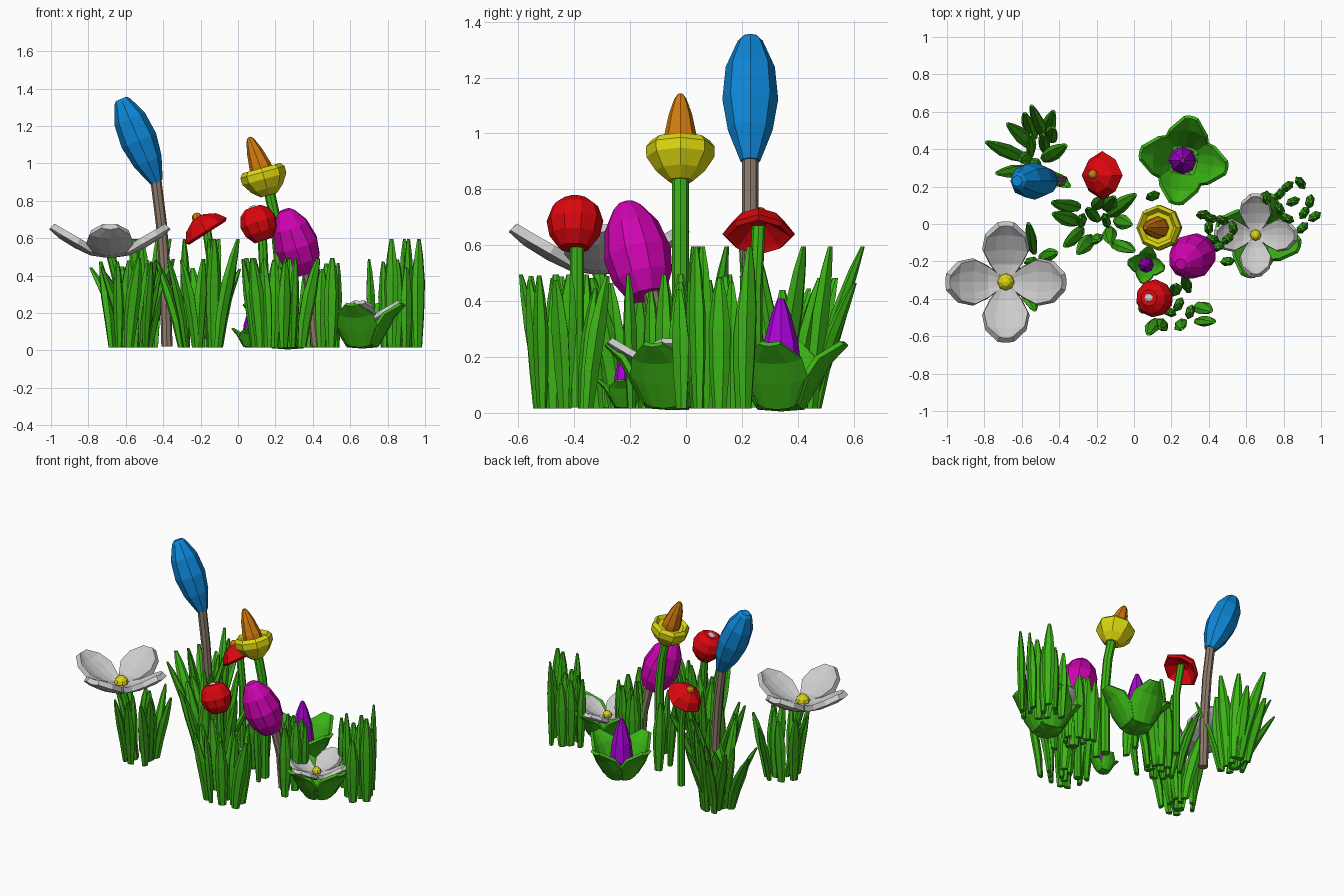
import bpy, bmesh, math, random
from mathutils import Vector

if "Cube" in bpy.data.objects:
    bpy.data.objects.remove(bpy.data.objects["Cube"])

random.seed(4)
COL = dict(green=(.045, .46, .008), blue=(.004, .24, .68), red=(.7, .002, .004),
           yellow=(.72, .68, .005), orange=(.65, .2, .004), magenta=(.62, .001, .44),
           purple=(.4, .001, .68), brown=(.27, .2, .15))
MATS = {}
for k, c in COL.items():
    MATS[k] = bpy.data.materials.new(k)
    MATS[k].diffuse_color = (*c, 1)


def finish(name, bm, color=None):
    bmesh.ops.recalc_face_normals(bm, faces=bm.faces)
    me = bpy.data.meshes.new(name)
    bm.to_mesh(me)
    bm.free()
    ob = bpy.data.objects.new(name, me)
    bpy.context.collection.objects.link(ob)
    if color:
        me.materials.append(MATS[color])
    return ob


def loft(bm, rings, axis, sides, spin=0.0, wave=0.0):
    """Skin rings of (centre, rx, ry) lying square to axis."""
    q = Vector(axis).to_track_quat('Z', 'Y')
    loops = []
    for c, rx, ry in rings:
        loop = []
        for i in range(sides):
            a = 2 * math.pi * i / sides
            k = 1 - wave * (i % 2)
            x, y = rx * k * math.cos(a), ry * k * math.sin(a)
            p = Vector((x * math.cos(spin) - y * math.sin(spin),
                        x * math.sin(spin) + y * math.cos(spin), 0))
            loop.append(bm.verts.new(Vector(c) + q @ p))
        loops.append(loop)
    for a, b in zip(loops, loops[1:]):
        for i in range(sides):
            j = (i + 1) % sides
            bm.faces.new((a[i], a[j], b[j], b[i]))
    bm.faces.new(loops[0])
    bm.faces.new(loops[-1])


def lathe(name, base, tip, profile, color, sides=8, wave=0.0):
    base, tip = Vector(base), Vector(tip)
    bm = bmesh.new()
    loft(bm, [(base.lerp(tip, t), r, r) for t, r in profile], tip - base, sides, 0, wave)
    return finish(name, bm, color)


def stem(name, pts, r, color):
    bm = bmesh.new()
    loft(bm, [(p, r, r) for p in pts], (0, 0, 1), 8)
    return finish(name, bm, color)


def ball(name, pos, r, color=None):
    bm = bmesh.new()
    bmesh.ops.create_uvsphere(bm, u_segments=8, v_segments=6, radius=r)
    bmesh.ops.translate(bm, verts=bm.verts, vec=pos)
    return finish(name, bm, color)


def petals(name, pos, scale, start, stations, cup, thick, color=None):
    """Four dished petals; stations are (reach, height, half width)."""
    bm = bmesh.new()
    for n in range(4):
        a = math.radians(start + 90 * n)
        out, side = Vector((math.cos(a), math.sin(a), 0)), Vector((-math.sin(a), math.cos(a), 0))
        rows = []
        for i, (r, z, w) in enumerate(stations):
            p, o = stations[max(i - 1, 0)], stations[min(i + 1, len(stations) - 1)]
            nrm = (out * -(o[1] - p[1]) + Vector((0, 0, o[0] - p[0]))).normalized()
            row = []
            for t in (-1, -.5, 0, .5, 1):
                v = out * r + Vector((0, 0, z)) + side * (w * t) + nrm * (cup * t * t * w)
                row.append(bm.verts.new(Vector(pos) + v * scale))
            rows.append(row)
        for u, v in zip(rows, rows[1:]):
            for i in range(4):
                bm.faces.new((u[i], u[i + 1], v[i + 1], v[i]))
    ob = finish(name, bm, color)
    m = ob.modifiers.new("thickness", 'SOLIDIFY')
    m.thickness = thick * scale
    m.offset = 0
    return ob


def grass(name, centre, spread, spots, tall=.58):
    """Blades at the given spots, leaning away from the clump centre."""
    bm = bmesh.new()
    c = Vector((*centre, 0))
    for n, (x, y) in enumerate(spots):
        d = Vector((x, y, 0)) - c
        h = tall if n % 3 == 0 else random.uniform(.42, .48)
        spin = math.atan2(d.y, d.x) + math.pi / 2 + random.uniform(-.7, .7)
        lean = Vector((random.uniform(-1, 1), random.uniform(-1, 1), 0)) * spread * .07
        rings = []
        for t, w in ((0, .025), (.3, .037), (.6, .041), (.85, .027), (1, .011)):
            k = t ** 1.4 * 1.6 - .7
            rings.append((c + d * (1 + spread * k) + lean * k + Vector((0, 0, .015 + h * t)),
                          w, w * .62))
        loft(bm, rings, (0, 0, 1), 6, spin)
    return finish(name, bm, "green")


# Blue bud on a woody stem
stem("blue_stem", [(-.38, .23, .02), (-.39, .23, .4), (-.41, .23, .68), (-.44, .23, .92)], .03, "brown")
lathe("blue_bud", (-.435, .23, .9), (-.625, .23, 1.345),
      [(0, .035), (.25, .08), (.5, .1), (.76, .088), (.97, .045), (1, .03)], "blue")

# Magenta bud on a woody stem
stem("magenta_stem", [(.42, -.1, .02), (.4, -.1, .25), (.365, -.125, .45)], .03, "brown")
lathe("magenta_bud", (.36, -.14, .42), (.25, -.215, .75),
      [(0, .07), (.2, .108), (.45, .122), (.75, .098), (.95, .052), (1, .03)], "magenta", 10)

# Yellow cup with orange cone
stem("yellow_stem", [(.22, -.02, .01), (.22, -.02, .5), (.2, -.02, .7), (.165, -.02, .86)], .03, "green")
lathe("yellow_cup", (.165, -.02, .83), (.125, -.02, .975),
      [(0, .045), (.25, .088), (.6, .122), (.85, .123), (1, .105), (.85, .085)], "yellow")
lathe("orange_cone", (.15, -.02, .9), (.06, -.02, 1.14),
      [(0, .06), (.35, .06), (.7, .042), (.93, .022), (1, .01)], "orange")

# Closed red flower with grey stigma
stem("red_bud_stem", [(.14, -.39, .02), (.14, -.39, .4), (.13, -.39, .6)], .025, "green")
lathe("red_bud", (.14, -.4, .59), (.08, -.395, .765),
      [(0, .055), (.25, .09), (.55, .102), (.85, .082), (1, .045)], "red", 10)
ball("red_bud_stigma", (.085, -.395, .743), .033)

# Drooping red flower with orange tip
stem("red_droop_stem", [(-.14, .25, .02), (-.14, .25, .45), (-.17, .26, .67)], .024, "green")
lathe("red_droop_petals", (-.165, .26, .632), (-.215, .26, .71),
      [(.6, .03), (.1, .1), (-.05, .115), (.1, .13), (.65, .095), (1, .035)], "red", 8, .08)
ball("red_droop_tip", (-.22, .265, .71), .027, "orange")

# Pale four-petal flowers, large and small
PETAL = [(.02, .0, .03), (.1, .012, .085), (.18, .05, .122), (.26, .1, .105), (.312, .147, .04)]
petals("large_pale_petals", (-.685, -.31, .513), 1, 0, PETAL, .2, .035)
ball("large_pale_centre", (-.685, -.31, .54), .046, "yellow")
stem("large_pale_stem", [(-.6, -.29, .02), (-.64, -.3, .35), (-.68, -.31, .51)], .025, "green")
petals("small_pale_petals", (.65, -.06, .155), .69, 0, PETAL, .2, .035)
ball("small_pale_centre", (.65, -.06, .18), .03, "yellow")

# Leafy cups, two of them holding purple buds
LEAF = [(.0, .01, .03), (.08, .015, .08), (.13, .1, .115), (.172, .175, .1), (.235, .24, .035)]
petals("back_leaf_cup", (.265, .34, .005), 1, 80, LEAF, .3, .02, "green")
petals("right_leaf_cup", (.665, -.06, .01), .97, 75, LEAF, .3, .02, "green")
petals("small_leaf_cup", (.065, -.22, .015), .42, 80, LEAF, .3, .02, "green")
BUD = [(0, .04), (.3, .075), (.6, .062), (.85, .035), (1, .012)]
lathe("back_purple_bud", (.26, .34, .02), (.26, .34, .41), BUD, "purple")
lathe("small_purple_bud", (.065, -.22, .02), (.065, -.22, .22),
      [(t, r * .55) for t, r in BUD], "purple")

# Grass clumps
grass("grass_back_left", (-.5, .36), .62,
      [(-.51, .54), (-.68, .39), (-.6, .47), (-.44, .48), (-.55, .42), (-.48, .43), (-.43, .38),
       (-.58, .35), (-.63, .28), (-.54, .3), (-.42, .24), (-.46, .52), (-.5, .24), (-.56, .52)])
grass("grass_middle", (-.2, 0), .45,
      [(-.13, .11), (-.32, -.07), (-.36, .03), (-.06, -.12), (-.22, .05), (-.06, .01), (-.15, .02),
       (-.2, -.08), (-.07, .1), (-.28, .02), (-.26, -.11), (-.18, .12), (-.13, -.06), (-.36, .1)])
grass("grass_front_left", (-.57, -.24), .5,
      [(-.55, -.2), (-.55, -.08), (-.46, -.17), (-.48, -.36), (-.6, -.3), (-.66, -.27), (-.7, -.2),
       (-.5, -.25), (-.62, -.15), (-.64, -.38), (-.56, -.4), (-.48, -.29)], .46)
grass("grass_front", (.23, -.43), .25,
      [(.24, -.43), (.15, -.54), (.25, -.54), (.3, -.47), (.38, -.52), (.37, -.45), (.1, -.55),
       (.22, -.35), (.28, -.32), (.07, -.36), (.19, -.47), (.06, -.44)], .48)
grass("grass_centre_right", (.45, -.05), .05,
      [(.4, -.02), (.41, .03), (.42, -.08), (.5, -.2), (.45, -.12), (.53, -.02), (.5, -.08),
       (.37, .05), (.47, .02), (.1, .15), (.22, -.1), (.08, .04)], .48)
grass("grass_right", (.85, .1), .05,
      [(.91, .06), (.71, .14), (.78, .16), (.89, .22), (.82, .2), (.78, .08), (.82, .03),
       (.85, .12), (.9, -.02), (.965, .04), (.94, .12)])

for m in bpy.data.materials:
    if m.users and not m.is_grease_pencil:
        m.use_nodes = True
        m.node_tree.nodes["Principled BSDF"].inputs["Base Color"].default_value = m.diffuse_color
